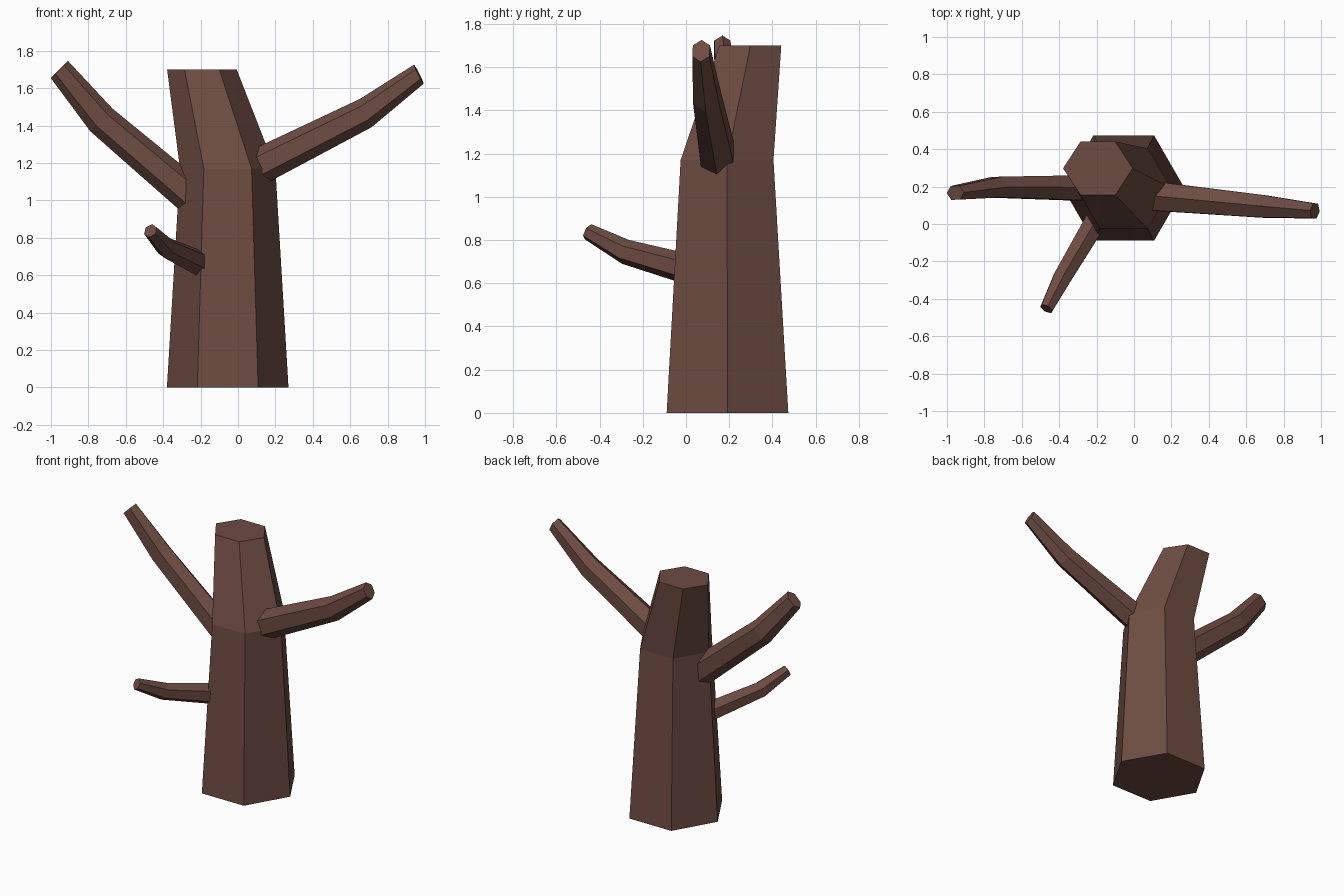
import bpy, bmesh
from math import cos, sin, radians, pi
from mathutils import Vector

if "Cube" in bpy.data.objects:
    bpy.data.objects.remove(bpy.data.objects["Cube"])

bark = bpy.data.materials.new("brown bark")
bark.diffuse_color = (0.153, 0.072, 0.053, 1)
bark.use_nodes = True
bark.node_tree.nodes["Principled BSDF"].inputs["Base Color"].default_value = bark.diffuse_color


def loft(name, rings):
    """Capped six-sided tube; each ring is (centre, axis_u, axis_v)."""
    bm = bmesh.new()
    loops = []
    for c, u, v in rings:
        loops.append([bm.verts.new(Vector(c) + u * cos(k * pi / 3) + v * sin(k * pi / 3))
                      for k in range(6)])
    for a, b in zip(loops, loops[1:]):
        for k in range(6):
            n = (k + 1) % 6
            bm.faces.new((a[k], a[n], b[n], b[k]))
    bm.faces.new(loops[0][::-1])
    bm.faces.new(loops[-1])
    bmesh.ops.recalc_face_normals(bm, faces=bm.faces)
    me = bpy.data.meshes.new(name)
    bm.to_mesh(me)
    bm.free()
    me.materials.append(bark)
    ob = bpy.data.objects.new(name, me)
    bpy.context.collection.objects.link(ob)


def branch(name, yaw, rings):
    """Rings are (centre, vertical radius, sideways radius, pitch in degrees)."""
    y = radians(yaw)
    side = Vector((-sin(y), cos(y), 0))
    out = []
    for c, ru, rw, pitch in rings:
        p = radians(pitch)
        up = Vector((-sin(p) * cos(y), -sin(p) * sin(y), cos(p)))
        out.append((c, up * ru, side * rw))
    loft(name, out)


# Trunk, bending back and to the left near the top
loft("trunk", [(c, Vector((rx, 0, 0)), Vector((0, ry, 0))) for c, rx, ry in [
    ((-0.055, 0.192, 0), 0.325, 0.325),
    ((-0.055, 0.19, 1.17), 0.255, 0.248),
    ((-0.193, 0.298, 1.70), 0.186, 0.165)]])

# Large right branch
branch("right_branch", -6, [
    ((0.10, 0.15, 1.175), 0.098, 0.09, 27),
    ((0.683, 0.095, 1.467), 0.082, 0.07, 22),
    ((0.967, 0.07, 1.675), 0.057, 0.046, 27)])

# Large left branch
branch("left_branch", 182, [
    ((-0.20, 0.192, 0.98), 0.098, 0.08, 41),
    ((-0.73, 0.197, 1.43), 0.085, 0.064, 45),
    ((-0.955, 0.167, 1.70), 0.065, 0.043, 45)])

# Small front branch
branch("front_branch", 241, [
    ((-0.155, 0.10, 0.64), 0.075, 0.07, 16),
    ((-0.38, -0.28, 0.745), 0.058, 0.056, 18),
    ((-0.468, -0.453, 0.838), 0.039, 0.039, 26)])
